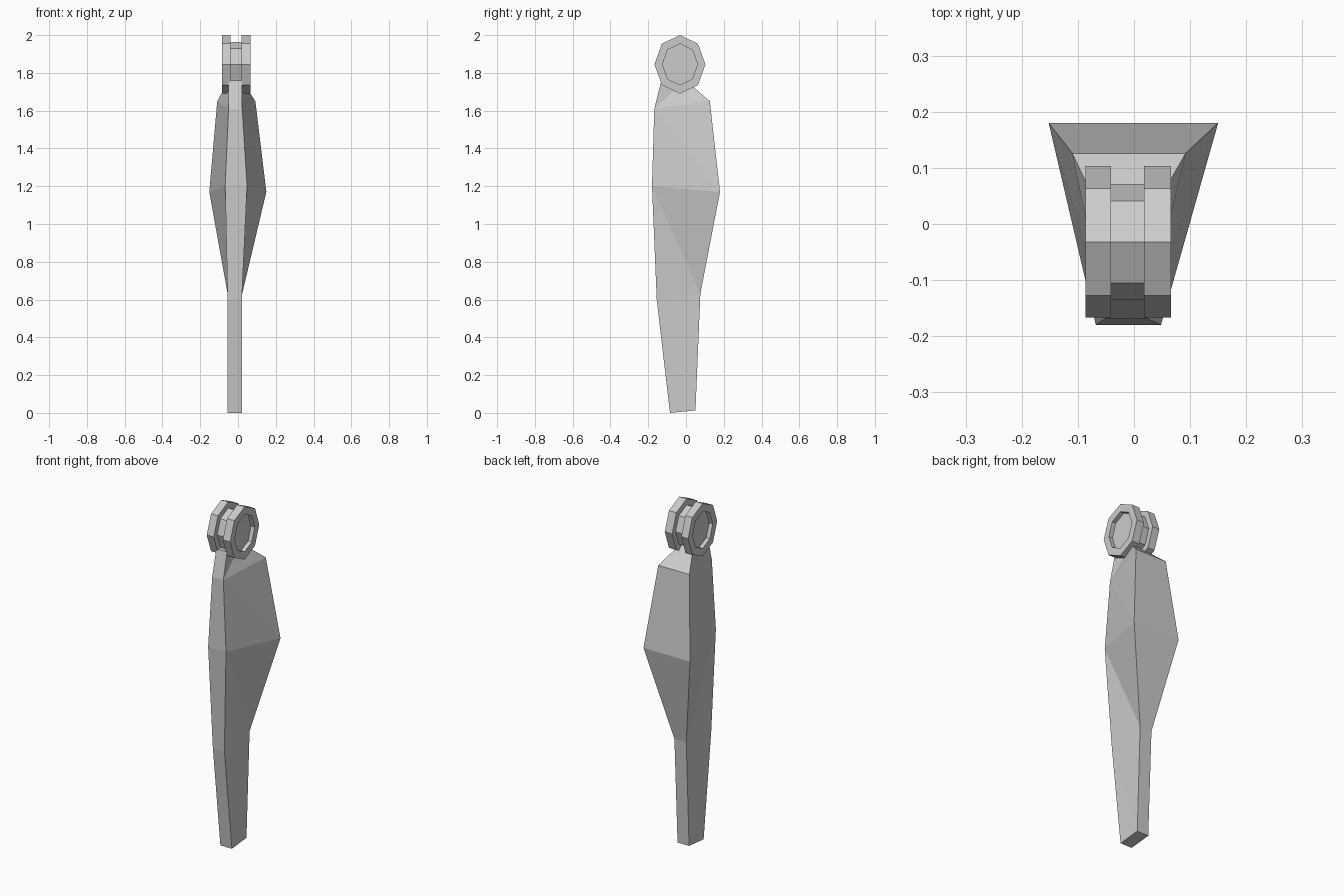
import bpy, bmesh, math

if "Cube" in bpy.data.objects:
    bpy.data.objects.remove(bpy.data.objects["Cube"])

CY, CZ = -0.032, 1.845  # hub centre


def finish(bm, name):
    bmesh.ops.recalc_face_normals(bm, faces=bm.faces[:])
    mesh = bpy.data.meshes.new(name)
    bm.to_mesh(mesh)
    bm.free()
    obj = bpy.data.objects.new(name, mesh)
    bpy.context.collection.objects.link(obj)
    return obj


def octagon(bm, x, ry, rz):
    return [bm.verts.new((x, CY + ry * math.sin(k * math.pi / 4),
                          CZ + rz * math.cos(k * math.pi / 4))) for k in range(8)]


def disc(name, rings):
    """Octagonal solid through (x, ry, rz) rings, capped at both ends."""
    bm = bmesh.new()
    loops = [octagon(bm, *r) for r in rings]
    for a, b in zip(loops, loops[1:]):
        for k in range(8):
            j = (k + 1) % 8
            bm.faces.new((a[k], a[j], b[j], b[k]))
    bm.faces.new(loops[0])
    bm.faces.new(loops[-1])
    return finish(bm, name)


# Blade: each level has a front edge and a back edge (y, z, x_left, x_right)
levels = [
    ((-0.085, 0.0, -0.055, 0.02), (0.05, 0.013, -0.055, 0.02)),
    ((-0.155, 0.60, -0.055, 0.02), (0.076, 0.63, -0.055, 0.022)),
    ((-0.18, 1.20, -0.068, 0.048), (0.18, 1.17, -0.152, 0.15)),
    ((-0.168, 1.61, -0.05, 0.022), (0.126, 1.65, -0.11, 0.092)),
    ((-0.13, 1.76, -0.05, 0.02), (0.0, 1.76, -0.05, 0.02)),
]
bm = bmesh.new()
rows = []
for front, back in levels:
    rows.append([bm.verts.new((e[i], e[0], e[1])) for e in (front, back) for i in (2, 3)])
for n, (a, b) in enumerate(zip(rows, rows[1:])):
    bm.faces.new((a[0], a[1], b[1], b[0]))
    bm.faces.new((a[2], a[3], b[3], b[2]))
    for f, r in ((0, 2), (1, 3)):  # creased sides
        if n == 3:
            bm.faces.new((a[f], a[r], b[r]))
            bm.faces.new((a[f], b[r], b[f]))
        else:
            bm.faces.new((a[f], a[r], b[f]))
            bm.faces.new((a[r], b[r], b[f]))
for row in (rows[0], rows[-1]):
    bm.faces.new((row[0], row[1], row[3], row[2]))
finish(bm, "leg_blade")

# Hinge: two recessed outer discs and a smaller middle drum
OUT, REC = (0.135, 0.155), (0.093, 0.109)
for name, inner, outer, floor in (("left_hinge_disc", -0.041, -0.086, -0.063),
                                  ("right_hinge_disc", 0.018, 0.066, 0.042)):
    disc(name, [(inner, *OUT), (outer, *OUT), (outer, *REC), (floor, *REC)])
disc("hinge_drum", [(-0.045, 0.103, 0.119), (0.022, 0.103, 0.119)])
